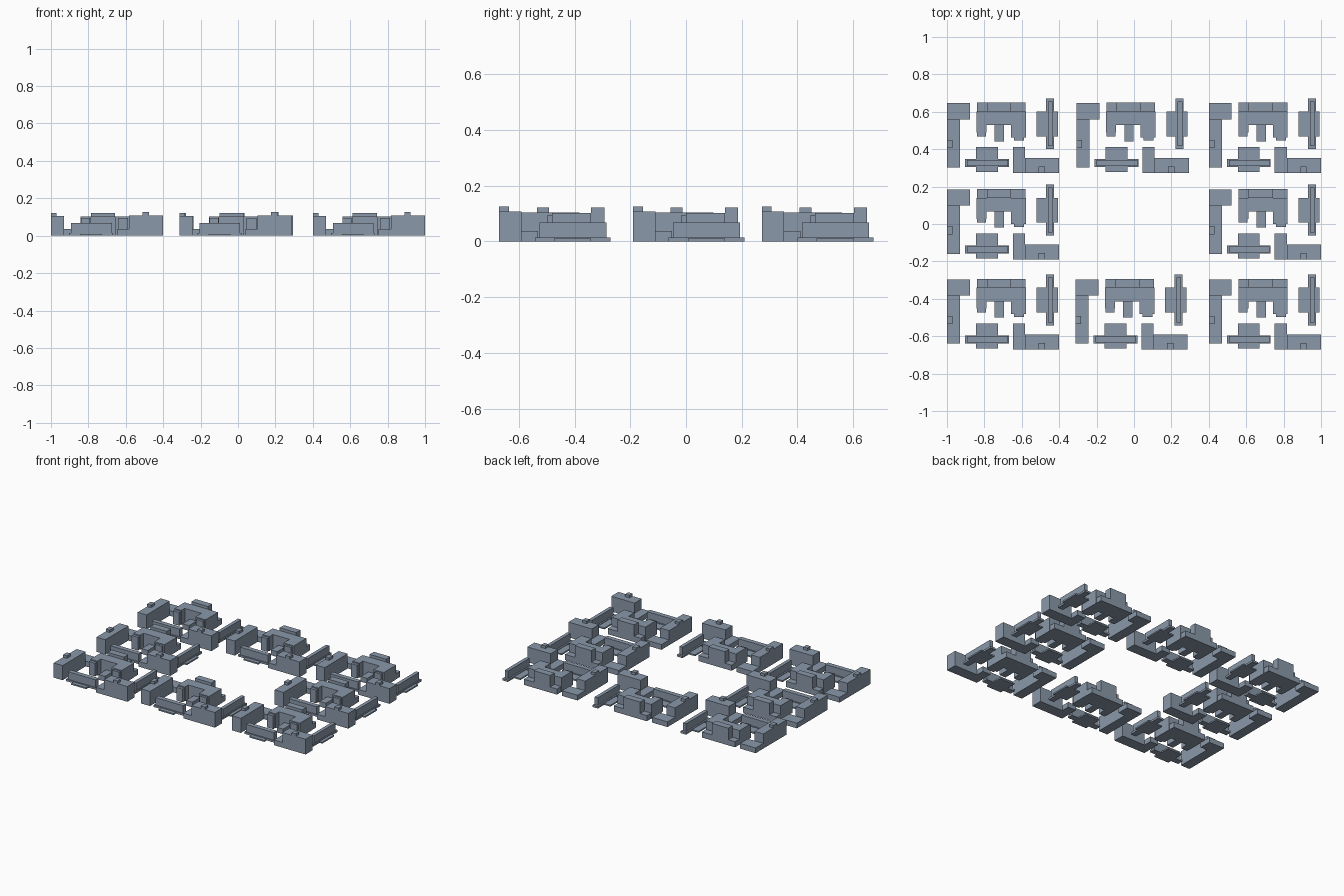
import bpy, bmesh
from mathutils import Vector

# blue-grey massing colour
slate = bpy.data.materials.new("slate")
slate.diffuse_color = (.255, .316, .40, 1)


def box_mesh(name, boxes):
    """Mesh made of boxes given as (x0, x1, y0, y1, z0, z1)."""
    bm = bmesh.new()
    for x0, x1, y0, y1, z0, z1 in boxes:
        made = bmesh.ops.create_cube(bm, size=1)
        for v in made["verts"]:
            v.co = Vector((x1 if v.co.x > 0 else x0,
                           y1 if v.co.y > 0 else y0,
                           z1 if v.co.z > 0 else z0))
    mesh = bpy.data.meshes.new(name)
    bm.to_mesh(mesh)
    bm.free()
    mesh.materials.append(slate)
    return mesh


# Buildings of one city block, measured from the block's front left corner
parts = {
    # tall slab with a low end wing and a roof hut
    "west_slab": [(0, .07, .03, .288, 0, .104),
                  (0, .122, .288, .374, 0, .037),
                  (0, .03, .135, .178, .104, .122)],
    "south_slab": [(.417, .6, 0, .08, 0, .108),
                   (.352, .417, 0, .139, 0, .037),
                   (.49, .523, 0, .035, .108, .126)],
    # central building: back tower, low flanks, hall, wings and porches
    "central_building": [(.213, .342, .33, .377, 0, .122),
                         (.16, .213, .33, .377, 0, .04),
                         (.342, .42, .33, .377, 0, .04),
                         (.158, .422, .256, .33, 0, .102),
                         (.158, .212, .217, .256, 0, .102),
                         (.342, .422, .19, .256, 0, .102),
                         (.16, .208, .197, .217, 0, .094),
                         (.358, .412, .174, .19, 0, .094),
                         (.255, .305, .17, .256, 0, .037)],
    # narrow terraces on a plinth with a crossing forecourt
    "east_terrace": [(.54, .565, .144, .384, .014, .068),
                     (.529, .572, .128, .4, 0, .014),
                     (.48, .529, .197, .33, 0, .01),
                     (.572, .593, .197, .33, 0, .01)],
    "front_terrace": [(.107, .325, .037, .07, .014, .068),
                      (.096, .331, .032, .075, 0, .014),
                      (.155, .272, .005, .032, 0, .01),
                      (.155, .272, .075, .139, 0, .01)],
}
meshes = {name: box_mesh(name, boxes) for name, boxes in parts.items()}

# Eight blocks around an open square
corners = [(x, y) for x in (-1, .4) for y in (-.67, -.19, .272)]
corners += [(-.313, -.67), (-.307, .272)]
for x, y in corners:
    for name, mesh in meshes.items():
        ob = bpy.data.objects.new(name, mesh)
        ob.location = (x, y, 0)
        bpy.context.collection.objects.link(ob)
